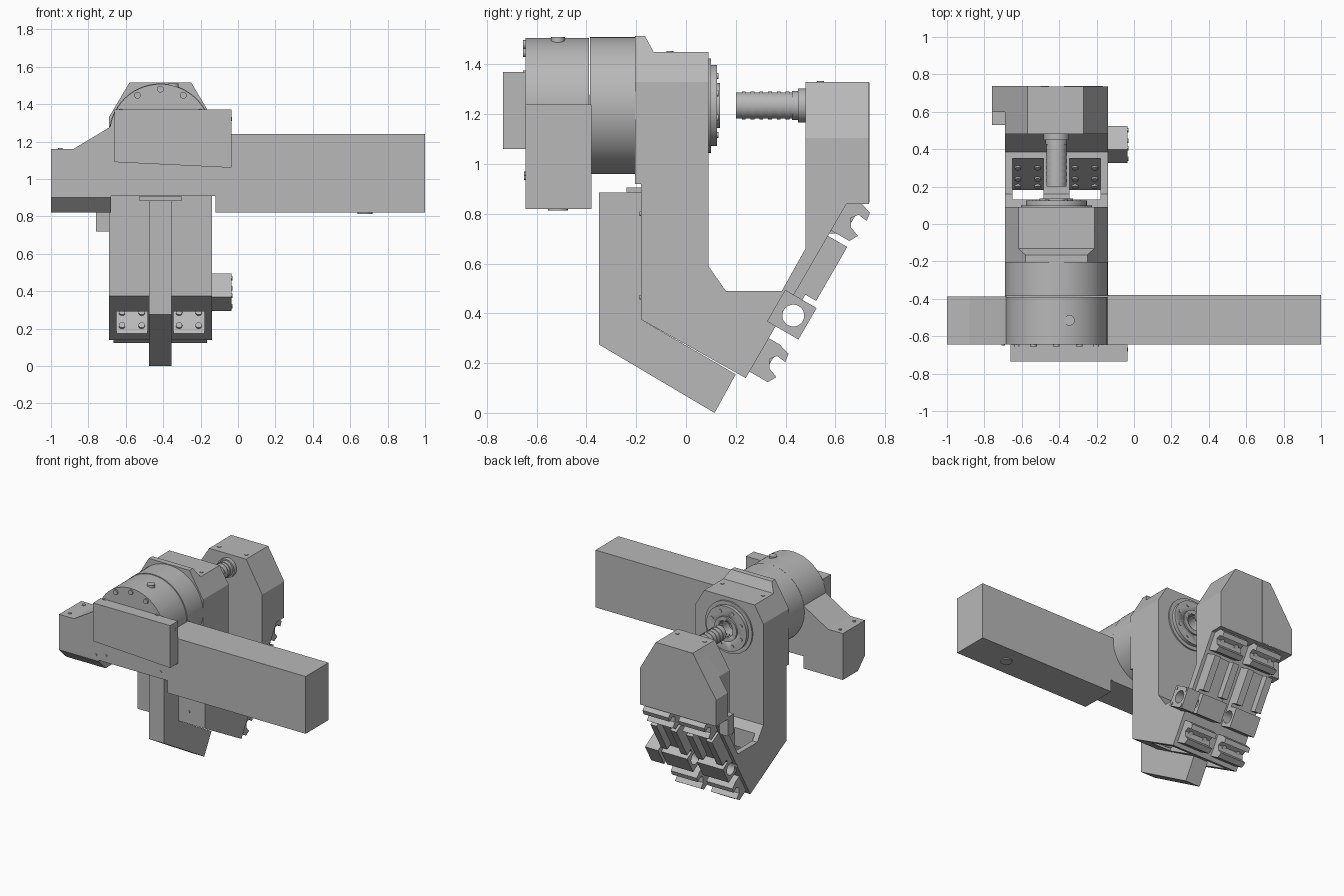
import bpy, bmesh, math
from mathutils import Vector, Matrix

old = bpy.data.objects.get("Cube")
if old:
    bpy.data.objects.remove(old, do_unlink=True)

grey = bpy.data.materials.new("machine grey")
grey.use_nodes = True
grey.diffuse_color = (0.48, 0.48, 0.48, 1)
grey.node_tree.nodes["Principled BSDF"].inputs["Base Color"].default_value = (0.48, 0.48, 0.48, 1)

CX, CZ = -0.415, 1.235            # spindle axis
LEFT, RIGHT = -0.69, -0.14        # frame sides
ALONG = Vector((0.5, 0.866))      # slanted arm direction in (y, z)
OUT = Vector((0.866, -0.5))       # outward from slanted arm
FOOT = Vector((0.24, 0.14))


def finish(name, bm):
    bmesh.ops.recalc_face_normals(bm, faces=bm.faces)
    me = bpy.data.meshes.new(name)
    bm.to_mesh(me)
    bm.free()
    me.materials.append(grey)
    ob = bpy.data.objects.new(name, me)
    bpy.context.collection.objects.link(ob)
    return ob


def prism(name, pts, axis, lo, hi, cuts=()):
    """Extrude a profile along x (points y, z) or y (points x, z)."""
    place = (lambda p, d: (d, p[0], p[1])) if axis == "x" else (lambda p, d: (p[0], d, p[1]))
    bm = bmesh.new()
    face = bm.faces.new([bm.verts.new(place(p, lo)) for p in pts])
    new = bmesh.ops.extrude_face_region(bm, geom=[face])["geom"]
    shift = Vector(place((0, 0), hi - lo))
    bmesh.ops.translate(bm, vec=shift, verts=[v for v in new if isinstance(v, bmesh.types.BMVert)])
    for co, no in cuts:
        r = bmesh.ops.bisect_plane(bm, geom=bm.verts[:] + bm.edges[:] + bm.faces[:],
                                   plane_co=co, plane_no=no, clear_outer=True)
        edges = [e for e in r["geom_cut"] if isinstance(e, bmesh.types.BMEdge)]
        bmesh.ops.holes_fill(bm, edges=edges)
    return finish(name, bm)


def rect(a0, a1, b0, b1):
    return [(a0, b0), (a1, b0), (a1, b1), (a0, b1)]


def box(name, x0, x1, y0, y1, z0, z1):
    return prism(name, rect(y0, y1, z0, z1), "x", x0, x1)


def rod(name, start, end, r, sides=32):
    a, b = Vector(start), Vector(end)
    bm = bmesh.new()
    rot = (b - a).to_track_quat("Z", "Y").to_matrix().to_4x4()
    bmesh.ops.create_cone(bm, cap_ends=True, segments=sides, radius1=r, radius2=r,
                          depth=(b - a).length, matrix=Matrix.Translation((a + b) / 2) @ rot)
    ob = finish(name, bm)
    bpy.ops.object.select_all(action="DESELECT")
    bpy.context.view_layer.objects.active = ob
    ob.select_set(True)
    bpy.ops.object.shade_smooth_by_angle(angle=math.radians(35))
    return ob


def axial(name, y0, y1, r, sides=64):
    return rod(name, (CX, y0, CZ), (CX, y1, CZ), r, sides)


def subtract(targets, cutter):
    for ob in targets:
        mod = ob.modifiers.new("cut", "BOOLEAN")
        mod.operation, mod.solver, mod.object = "DIFFERENCE", "EXACT", cutter
        bpy.context.view_layer.objects.active = ob
        bpy.ops.object.modifier_apply(modifier=mod.name)
    bpy.data.objects.remove(cutter, do_unlink=True)


def slant(u, n):
    """Point on the slanted arm: distance along it, distance out from its back."""
    return tuple(FOOT + ALONG * u + OUT * n)


def slant_prism(name, pts, x0, x1):
    return prism(name, [slant(*p) for p in pts], "x", x0, x1)


# C-shaped frame with chamfered top corners
frame_profile = [(-0.205, 1.515), (-0.165, 1.515), (-0.13, 1.45), (0.09, 1.45), (0.09, 0.59),
                 (0.16, 0.49), (0.385, 0.49), (0.48, 0.66), (0.48, 0.84), (0.645, 0.84),
                 (0.24, 0.14), (-0.18, 0.375), (-0.18, 0.92), (-0.205, 0.92)]
frame = prism("c_frame", frame_profile, "x", LEFT, RIGHT,
              [((LEFT, 0, 1.33), (-0.86, 0, 0.51)), ((RIGHT, 0, 1.33), (0.86, 0, 0.51))])

# Windows through the frame floor, ending in slanted panels
window = [(-0.03, -0.1), (-0.03, 0.31), (0.13, 0.4), (0.13, 0.7), (0.35, 0.7),
          (0.35, 0.47), (0.18, 0.17), (0.18, -0.1)]
for x0 in (-0.65, -0.345):
    subtract([frame], prism("window_cutter", window, "x", x0, x0 + 0.165))
    for dx in (0.03, 0.135):
        for u in (0.05, 0.13, 0.25):
            p = Vector((x0 + dx, 0.18 + 0.5 * u, 0.17 + 0.866 * u))
            rod("panel_screw", p, p + Vector((0, -0.866, 0.5)) * 0.012, 0.017, 16)

# Tailstock head with side cover
prism("tailstock_head", [(-0.57, 1.33), (-0.27, 1.33), (RIGHT, 1.105), (RIGHT, 0.84),
                         (LEFT, 0.84), (LEFT, 1.14)], "y", 0.48, 0.735)
prism("head_side_cover", [(-0.57, 1.328), (-0.5, 1.328), (-0.5, 0.845), (-0.76, 0.845),
                          (-0.76, 1.04)], "y", 0.60, 0.737)
box("side_lug", -0.76, LEFT, 0.53, 0.60, 0.72, 0.86)
for x in (-0.53, -0.31):
    rod("head_screw", (x, 0.54, 1.32), (x, 0.54, 1.334), 0.014, 16)
    rod("column_screw", (x - 0.05 if x < CX else x + 0.06, -0.065, 1.44),
        (x - 0.05 if x < CX else x + 0.06, -0.065, 1.454), 0.014, 16)

# Spindle motor and nose
axial("motor_rear_drum", -0.385, -0.2, 0.275, 96)
axial("motor_front_drum", -0.645, -0.39, 0.272, 96)
nose = [axial("nose_flange", 0.08, 0.10, 0.19), axial("nose_ring", 0.09, 0.125, 0.163),
        axial("nose_lip", 0.12, 0.137, 0.09)]
subtract(nose + [frame], axial("bore_cutter", 0.02, 0.2, 0.058))
for i in range(8):
    a = math.tau * (i + 0.5) / 8
    x, z = CX + 0.128 * math.cos(a), CZ + 0.128 * math.sin(a)
    rod("nose_screw", (x, 0.12, z), (x, 0.13, z), 0.012, 12)
for a in (30, 60, 90, 120, 150):
    x, z = CX + 0.245 * math.cos(math.radians(a)), CZ + 0.245 * math.sin(math.radians(a))
    rod("motor_screw", (x, -0.655, z), (x, -0.64, z), 0.018, 16)
rod("motor_plug", (-0.345, -0.515, 1.48), (-0.345, -0.515, 1.51), 0.028, 20)

# Tailstock shaft with thin ribs
axial("tailstock_shaft", 0.2, 0.48, 0.053, 40)
axial("shaft_collar", 0.425, 0.45, 0.058, 40)
axial("shaft_base", 0.45, 0.485, 0.068, 40)
for i in range(6):
    axial("shaft_rib", 0.225 + i * 0.035, 0.24 + i * 0.035, 0.056, 40)

# Cross beam, motor housing and tail bracket
box("cross_beam", RIGHT, 1.0, -0.645, -0.38, 0.91, 1.24)
box("beam_lower_edge", -0.12, 1.0, -0.645, -0.38, 0.82, 0.915)
rod("beam_pad", (0.68, -0.515, 0.813), (0.68, -0.515, 0.83), 0.04, 24)
box("motor_housing", LEFT, RIGHT, -0.645, -0.385, 0.91, CZ)
prism("tail_bracket", [(-1.0, 0.82), (-0.68, 0.82), (-0.68, 1.28), (-0.88, 1.16), (-1.0, 1.16)],
      "y", -0.643, -0.387, [((0, -0.643, 0.90), (0, -0.707, -0.707))])
for y in (-0.59, -0.43):
    rod("bracket_screw", (-0.95, y, 1.15), (-0.95, y, 1.165), 0.012, 16)
for x, z in ((-0.7, 1.115), (-0.7, 0.945), (-0.62, 0.96), (-0.175, 0.96)):
    rod("housing_screw", (x, -0.65, z), (x, -0.64, z), 0.009, 12)

# Front control box
prism("control_box", [(-0.66, 1.09), (-0.035, 1.06), (-0.035, 1.37), (-0.66, 1.37)],
      "y", -0.735, -0.645)
rod("control_box_screw", (-0.04, -0.67, 1.32), (-0.032, -0.67, 1.32), 0.011, 16)

# Cable spine along the column front and below the floor
prism("cable_spine", [(-0.35, 0.885), (-0.18, 0.885), (-0.18, 0.375), (0.2, 0.155),
                      (0.115, 0.0), (-0.35, 0.275)], "x", -0.475, -0.355)
box("spine_cap", -0.53, -0.30, -0.24, -0.18, 0.885, 0.905)
for x in (-0.56, -0.27):
    for z in (0.8, 0.465):
        rod("front_screw", (x, -0.186, z), (x, -0.17, z), 0.009, 12)

# Clamp rails and hook clips on the slanted arm, one column each side
hook = [(0, -0.01), (0, 0.085), (0.035, 0.105), (0.05, 0.065), (0.085, 0.045),
        (0.11, 0.065), (0.105, 0.105), (0.14, 0.1), (0.155, 0.05), (0.155, -0.01)]
bored = [frame]
for cx in (-0.56, -0.27):
    w = 0.105
    for u0 in (0.03, 0.685):
        slant_prism("hook_clip", [(u + u0, n) for u, n in hook], cx - w, cx + w)
        for dx in (-0.06, 0.06):
            y, z = slant(u0 + 0.08, 0.04)
            p = Vector((cx + dx, y, z))
            rod("clip_screw", p, p + Vector((0, *OUT)) * 0.015, 0.016, 12)
    bored.append(slant_prism("tube_block", rect(0.245, 0.385, -0.01, 0.105), cx - w, cx + w))
    slant_prism("rail_base", rect(0.385, 0.66, -0.01, 0.04), cx - w, cx + w)
    for s in (-1, 1):
        a, b = sorted((cx + s * w, cx + s * 0.055))
        slant_prism("rail_wall", rect(0.41, 0.66, 0.03, 0.09), a, b)

# Side tube fitting, bored through with the blocks
bored.append(slant_prism("tube_fitting", rect(0.24, 0.386, -0.04, 0.106), RIGHT, -0.035))
cy, cz = slant(0.313, 0.04)
subtract(bored, rod("tube_cutter", (-1, cy, cz), (0.3, cy, cz), 0.044, 32))
for du in (-0.055, 0.055):
    for dn in (-0.055, 0.055):
        y, z = slant(0.313 + du, 0.033 + dn)
        rod("fitting_screw", (-0.04, y, z), (-0.03, y, z), 0.012, 12)
